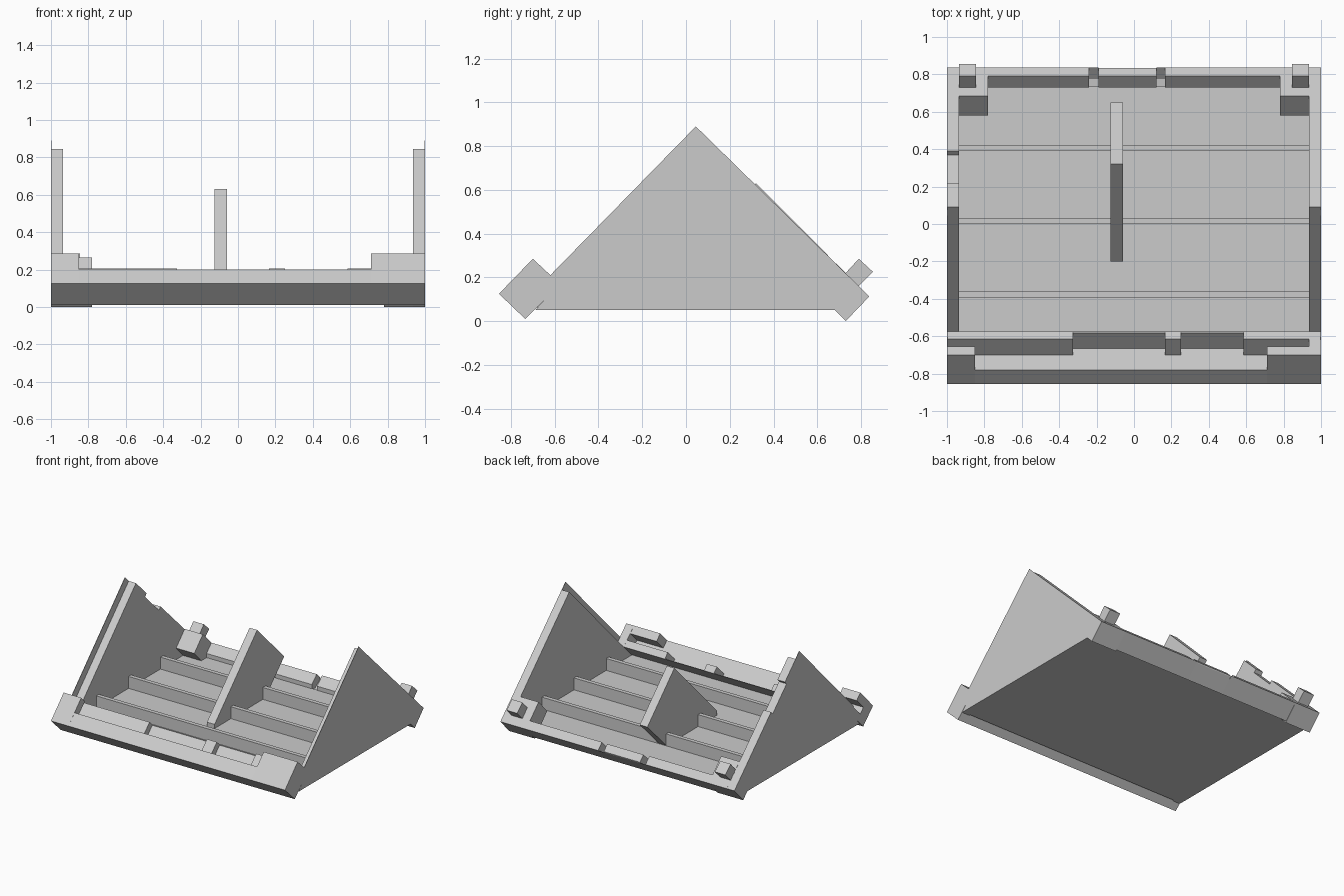
import bpy
import bmesh

cube = bpy.data.objects.get("Cube")
if cube:
    bpy.data.objects.remove(cube, do_unlink=True)

grey = bpy.data.materials.new("plain_grey")
grey.use_nodes = True
GREY = (0.6, 0.6, 0.6, 1)
grey.diffuse_color = GREY
grey.node_tree.nodes["Principled BSDF"].inputs["Base Color"].default_value = GREY


def extrude(name, profile, x0, x1):
    """Solid made by sweeping a (y, z) profile from x0 to x1."""
    bm = bmesh.new()
    face = bm.faces.new([bm.verts.new((x0, y, z)) for y, z in profile])
    swept = bmesh.ops.extrude_face_region(bm, geom=[face])["geom"]
    moved = [v for v in swept if isinstance(v, bmesh.types.BMVert)]
    bmesh.ops.translate(bm, verts=moved, vec=(x1 - x0, 0, 0))
    bmesh.ops.recalc_face_normals(bm, faces=bm.faces)
    mesh = bpy.data.meshes.new(name)
    bm.to_mesh(mesh)
    bm.free()
    mesh.materials.append(grey)
    obj = bpy.data.objects.new(name, mesh)
    bpy.context.collection.objects.link(obj)
    return obj


def rect(y0, y1, z0, z1):
    return [(y0, z0), (y1, z0), (y1, z1), (y0, z1)]


# Floor and its cross ribs
extrude("floor", rect(-0.68, 0.735, 0.05, 0.068), -0.94, 0.94)
for i, y in enumerate((-0.378, 0.015, 0.405)):
    extrude(f"floor_rib_{i + 1}", rect(y - 0.016, y + 0.016, 0.06, 0.16), -0.94, 0.94)

# Triangular side walls, each with a taller thin outer skin
base = [(-0.69, 0.05), (0.68, 0.05), (0.73, 0), (0.838, 0.113)]
notch = [(0.39, 0.551), (0.37, 0.53), (0.20, 0.697), (0.22, 0.718)]
for side, x_in, x_mid, x_out, cut in (("left", 0.935, 0.997, 1, []),
                                      ("right", -0.935, -0.997, -1, notch)):
    extrude(side + "_wall", base + cut + [(0.09, 0.846), (-0.575, 0.168)], x_in, x_mid)
    extrude(side + "_wall_skin", base + cut + [(0.045, 0.89), (-0.62, 0.21), (-0.58, 0.17)],
            x_mid, x_out)

# Sloping centre divider
extrude("centre_divider", [(-0.2, 0.06), (0.41, 0.06), (0.65, 0.3), (0.32, 0.63), (-0.2, 0.1)],
        -0.125, -0.06)

# Front bar: solid end, slotted ends, grooved middle and two pockets
low, nose, back = (-0.735, 0.01), (-0.855, 0.125), (-0.575, 0.168)
lip, root, crest, peak = (-0.78, 0.2), (-0.70, 0.12), (-0.615, 0.205), (-0.70, 0.285)
solid = [low, nose, peak, back]
slotted = [low, nose, peak, (-0.655, 0.24), (-0.7375, 0.1575), root, crest, back]
grooved = [low, nose, lip, root, crest, back]
pocket = [low, nose, lip, (-0.665, 0.085), (-0.582, 0.168), back]
segments = [("slot", slotted, -1), ("groove", grooved, -0.85), ("pocket", pocket, -0.325),
            ("groove", grooved, 0.165), ("pocket", pocket, 0.25), ("groove", grooved, 0.585),
            ("slot", slotted, 0.71), ("solid", solid, 0.935), ("end", None, 1)]
for i, (kind, profile, x) in enumerate(segments[:-1]):
    extrude(f"front_bar_{kind}_{i + 1}", profile, x, segments[i + 1][2])

# Back bar with two slits around a middle tab
foot = [(0.69, 0.05), (0.735, 0.01), (0.838, 0.113)]
plain = foot + [(0.79, 0.16), (0.73, 0.1), (0.73, 0.055)]
slit = foot + [(0.775, 0.06), (0.73, 0.055)]
tab = foot[:2] + [(0.83, 0.107), (0.833, 0.115), (0.79, 0.158), (0.73, 0.1), (0.73, 0.055)]
back_parts = [("right", plain, -0.785), ("right_slit", slit, -0.24), ("tab", tab, -0.19),
              ("left_slit", slit, 0.12), ("left", plain, 0.165), ("end", None, 0.785)]
for i, (kind, profile, x) in enumerate(back_parts[:-1]):
    extrude("back_bar_" + kind, profile, x, back_parts[i + 1][2])

# Corner blocks and the pins that stand on them
block = [(0.58, 0.157), (0.73, 0), (0.838, 0.113), (0.685, 0.265)]
pin = [(0.73, 0.22), (0.79, 0.16), (0.855, 0.225), (0.79, 0.285)]
for side, s in (("left", 1), ("right", -1)):
    extrude(side + "_corner_block", block, s * 0.78, s * 0.936)
    extrude(side + "_corner_pin", pin, s * 0.845, s * 0.935)
